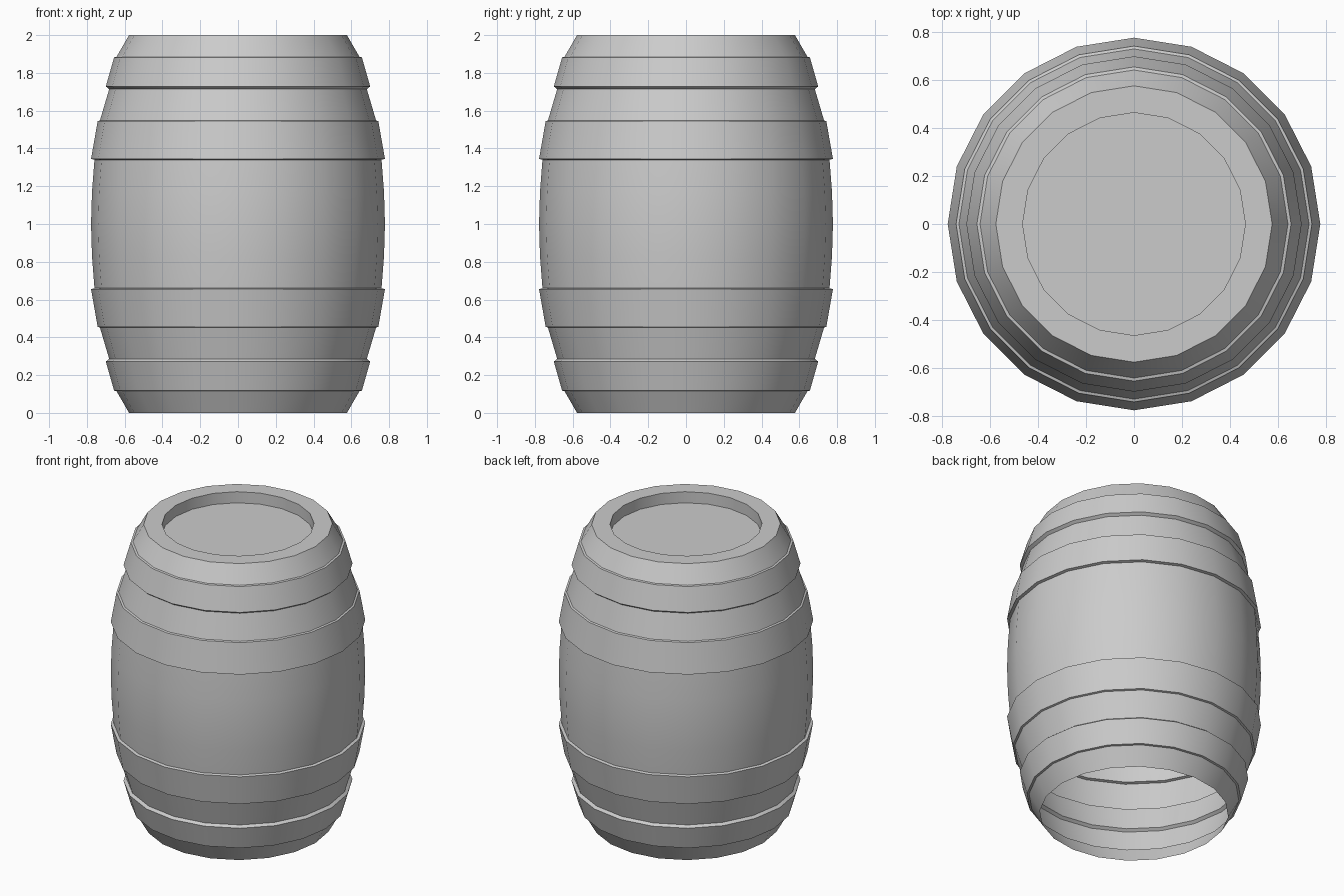
import bpy, bmesh
from math import cos, sin, tau, radians

if "Cube" in bpy.data.objects:
    bpy.data.objects.remove(bpy.data.objects["Cube"])

SIDES = 20

# Half profile (radius, z) from the open base to the belly: wall with two raised hoops
lower = [(0.577, 0.0), (0.643, 0.115), (0.656, 0.118),
         (0.70, 0.272), (0.682, 0.286),
         (0.731, 0.452), (0.743, 0.456),
         (0.778, 0.655), (0.76, 0.66),
         (0.773, 0.83)]
belly = [(0.778, 1.0)]
upper = [(r, 2.0 - z) for r, z in reversed(lower)]
# Rim, then recessed lid
lid = [(0.465, 2.0), (0.465, 1.925)]

# Barrel: one lathed shell, open underneath
bm = bmesh.new()
rings = [[bm.verts.new((r * cos(tau * i / SIDES), r * sin(tau * i / SIDES), z))
          for i in range(SIDES)] for r, z in lower + belly + upper + lid]
for a, b in zip(rings, rings[1:]):
    for i in range(SIDES):
        j = (i + 1) % SIDES
        bm.faces.new((a[i], a[j], b[j], b[i]))
bm.faces.new(rings[-1])

mesh = bpy.data.meshes.new("barrel")
bm.to_mesh(mesh)
bm.free()
barrel = bpy.data.objects.new("barrel", mesh)
bpy.context.collection.objects.link(barrel)

# Smooth staves, crisp hoop edges
bpy.context.view_layer.objects.active = barrel
barrel.select_set(True)
bpy.ops.object.shade_smooth_by_angle(angle=radians(30))
